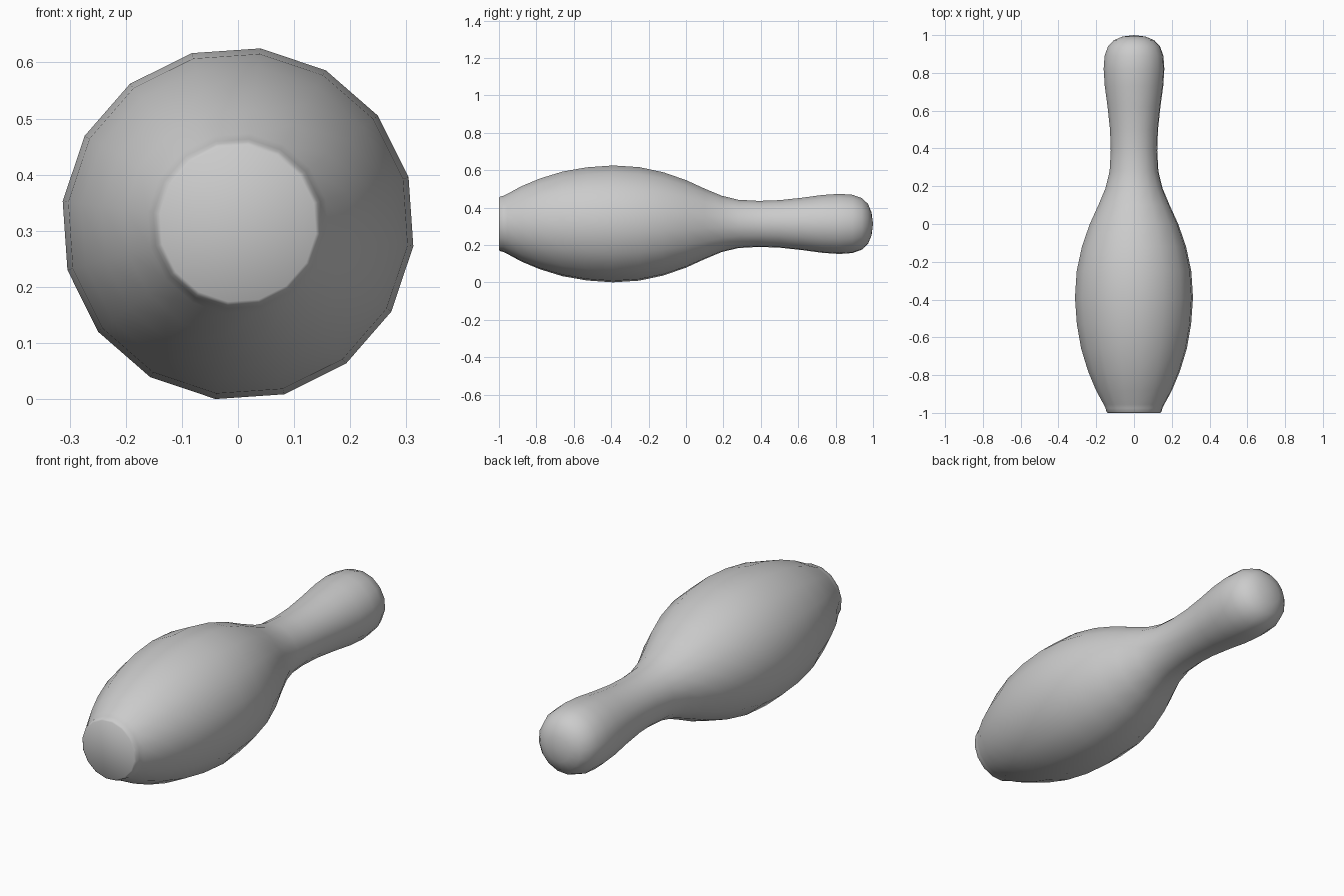
import bpy, bmesh, math

if "Cube" in bpy.data.objects:
    bpy.data.objects.remove(bpy.data.objects["Cube"])

SIDES = 16
TWIST = math.radians(7.3)
AXIS_Z = 0.3125

# pin outline: (position along y, radius), base to head
profile = [(-1.0, 0.140), (-0.994, 0.147), (-0.975, 0.152), (-0.955, 0.162),
           (-0.88, 0.203), (-0.78, 0.245), (-0.66, 0.282), (-0.53, 0.305),
           (-0.39, 0.315), (-0.25, 0.306), (-0.12, 0.278), (0.0, 0.236),
           (0.1, 0.190), (0.19, 0.152), (0.28, 0.130), (0.39, 0.124),
           (0.50, 0.128), (0.62, 0.141), (0.73, 0.156), (0.82, 0.162),
           (0.89, 0.157), (0.94, 0.139), (0.973, 0.108), (0.992, 0.062)]

bm = bmesh.new()

# lathe the outline into rings around the lying axis
rings = []
for y, r in profile:
    angles = [TWIST + 2 * math.pi * k / SIDES for k in range(SIDES)]
    rings.append([bm.verts.new((r * math.sin(a), y, AXIS_Z + r * math.cos(a))) for a in angles])
for a, b in zip(rings, rings[1:]):
    for k in range(SIDES):
        n = (k + 1) % SIDES
        bm.faces.new((a[k], a[n], b[n], b[k]))

# flat base and rounded head tip
bm.faces.new(rings[0])
tip = bm.verts.new((0, 1.0, AXIS_Z))
for k in range(SIDES):
    bm.faces.new((rings[-1][k], rings[-1][(k + 1) % SIDES], tip))

bmesh.ops.recalc_face_normals(bm, faces=bm.faces)
for f in bm.faces:
    f.smooth = True
mesh = bpy.data.meshes.new("bowling_pin")
bm.to_mesh(mesh)
bm.free()
pin = bpy.data.objects.new("bowling_pin", mesh)
bpy.context.collection.objects.link(pin)
